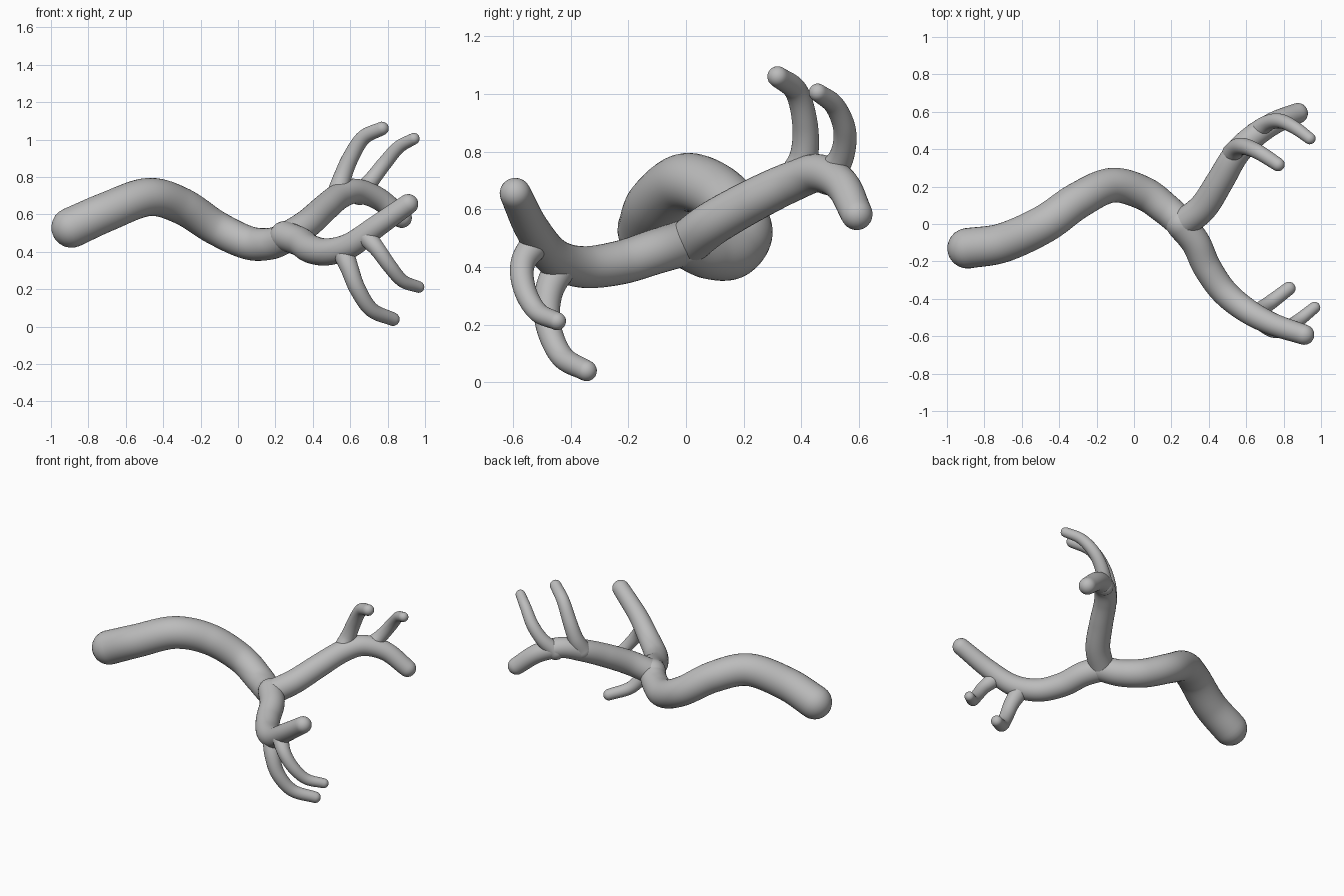
import bpy
import bmesh
from math import sin, cos, pi
from mathutils import Vector

if "Cube" in bpy.data.objects:
    bpy.data.objects.remove(bpy.data.objects["Cube"], do_unlink=True)

SIDES, STEPS, CAP = 32, 10, 6

grey = bpy.data.materials.new("grey bark")
grey.use_nodes = True
colour = (0.5, 0.5, 0.5, 1)
grey.diffuse_color = colour
grey.node_tree.nodes["Principled BSDF"].inputs["Base Color"].default_value = colour


def spline(points):
    """Smooth curve through points holding x, y, z and radius."""
    p = [Vector(q) for q in points]
    p = [2 * p[0] - p[1]] + p + [2 * p[-1] - p[-2]]
    out = []
    for a, b, c, d in zip(p, p[1:], p[2:], p[3:]):
        for i in range(STEPS):
            t = i / STEPS
            out.append(b + 0.5 * t * (c - a + t * (2 * a - 5 * b + 4 * c - d
                                                   + t * (3 * (b - c) + d - a))))
    return out + [p[-2]]


def limb(name, points):
    """Tapered round tube with a domed cap on each end."""
    samples = spline(points)
    centres = [s.to_3d() for s in samples]
    radii = [s.w for s in samples]
    last = len(samples) - 1
    tangents = [(centres[min(i + 1, last)] - centres[max(i - 1, 0)]).normalized()
                for i in range(last + 1)]
    rings = []
    angles = [k * pi / 2 / CAP for k in range(1, CAP)]
    for a in reversed(angles):
        rings.append((centres[0] - tangents[0] * radii[0] * sin(a), tangents[0], radii[0] * cos(a)))
    rings += list(zip(centres, tangents, radii))
    for a in angles:
        rings.append((centres[-1] + tangents[-1] * radii[-1] * sin(a), tangents[-1], radii[-1] * cos(a)))

    bm = bmesh.new()
    side = tangents[0].orthogonal().normalized()
    loops = []
    for c, t, r in rings:
        side = (side - t * side.dot(t)).normalized()
        up = t.cross(side)
        loops.append([bm.verts.new(c + r * (side * cos(2 * pi * k / SIDES) + up * sin(2 * pi * k / SIDES)))
                      for k in range(SIDES)])
    for lower, upper in zip(loops, loops[1:]):
        for k in range(SIDES):
            n = (k + 1) % SIDES
            bm.faces.new((lower[k], lower[n], upper[n], upper[k]))
    # Close the domes with a fan to each pole
    for ring, pole in ((loops[0], centres[0] - tangents[0] * radii[0]),
                       (loops[-1], centres[-1] + tangents[-1] * radii[-1])):
        v = bm.verts.new(pole)
        for k in range(SIDES):
            bm.faces.new((ring[k], ring[(k + 1) % SIDES], v))
    bmesh.ops.recalc_face_normals(bm, faces=bm.faces)
    for f in bm.faces:
        f.smooth = True
    mesh = bpy.data.meshes.new(name)
    bm.to_mesh(mesh)
    bm.free()
    mesh.materials.append(grey)
    bpy.context.collection.objects.link(bpy.data.objects.new(name, mesh))


# Main stem
limb("trunk", [(-.89, -.13, .53, .108), (-.7, -.1, .615, .105), (-.48, 0, .693, .102),
               (-.3, .125, .645, .098), (-.12, .207, .53, .093), (.05, .165, .45, .09),
               (.17, .08, .443, .085), (.26, .0, .475, .08)])

# Two forks
limb("back_branch", [(.26, 0, .48, .078), (.37, .09, .55, .077), (.46, .23, .63, .074),
                     (.54, .365, .695, .07), (.63, .46, .725, .066), (.75, .54, .685, .06),
                     (.875, .592, .583, .055)])
limb("front_branch", [(.25, 0, .485, .08), (.33, -.1, .455, .078), (.39, -.23, .415, .076),
                      (.48, -.36, .4, .072), (.6, -.46, .435, .067), (.74, -.535, .535, .06),
                      (.91, -.592, .655, .054)])

# Upright twigs on the back branch
limb("back_inner_twig", [(.53, .375, .7, .06), (.555, .41, .79, .049), (.6, .412, .9, .044),
                         (.67, .382, 1.01, .04), (.77, .318, 1.06, .036)])
limb("back_outer_twig", [(.65, .49, .705, .055), (.715, .54, .785, .043), (.785, .55, .875, .039),
                         (.86, .515, .96, .035), (.94, .457, 1.005, .031)])

# Drooping twigs on the front branch
limb("front_inner_twig", [(.555, -.425, .42, .06), (.595, -.475, .315, .049), (.64, -.478, .2, .044),
                          (.715, -.43, .09, .04), (.828, -.345, .04, .036)])
limb("front_outer_twig", [(.675, -.51, .495, .055), (.745, -.565, .415, .043), (.81, -.56, .325, .039),
                          (.88, -.515, .245, .035), (.965, -.447, .212, .031)])
